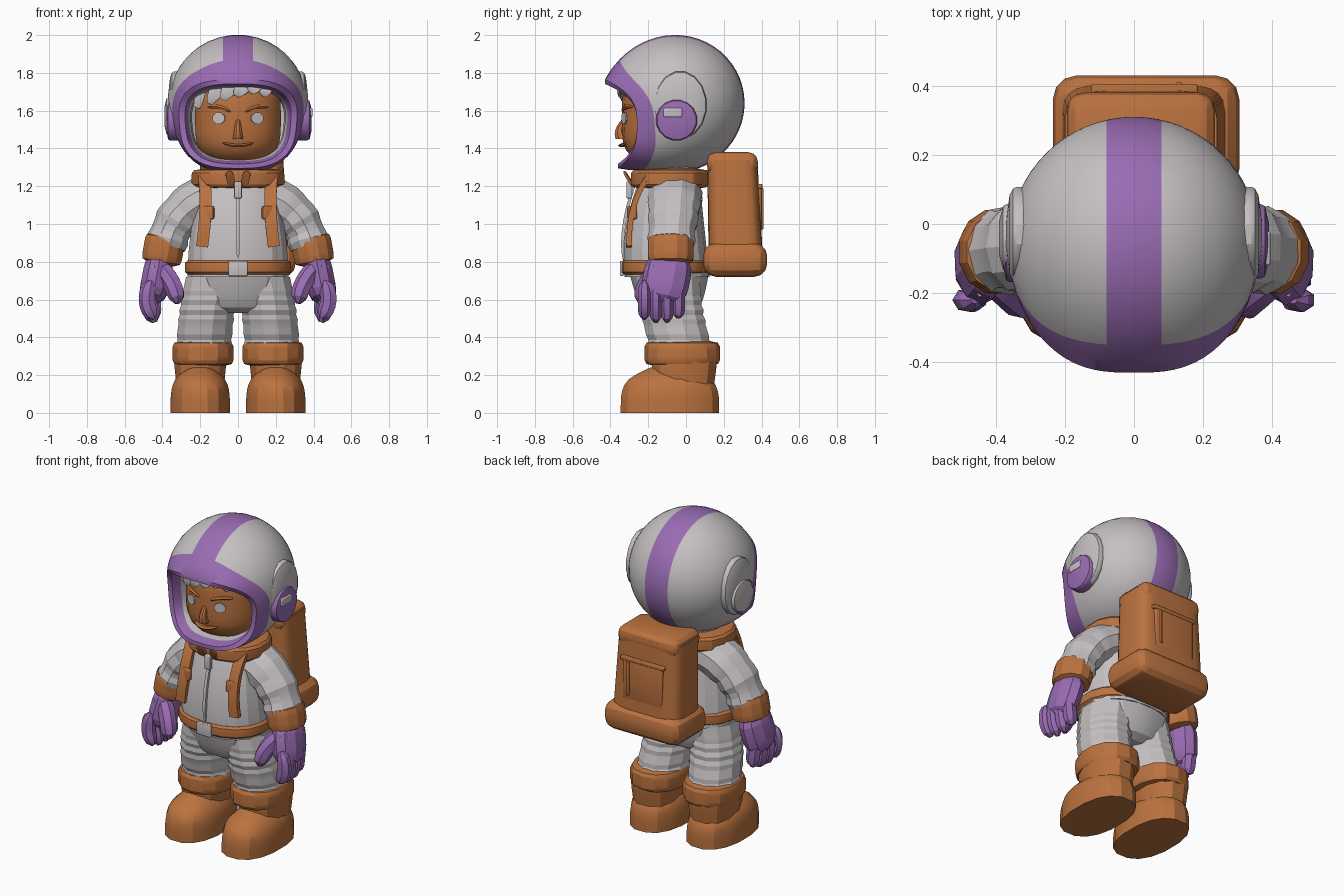
import bpy, bmesh, math
from mathutils import Vector, Matrix

cube = bpy.data.objects.get("Cube")
if cube:
    bpy.data.objects.remove(cube)


def material(name, red, green, blue):
    made = bpy.data.materials.new(name)
    made.use_nodes = True
    made.diffuse_color = (red, green, blue, 1)
    made.node_tree.nodes["Principled BSDF"].inputs["Base Color"].default_value = made.diffuse_color
    return made


GREY = material("light_grey", .56, .53, .54)
ORANGE = material("orange_brown", .5, .17, .05)
PURPLE = material("purple", .32, .15, .45)


def finish(bm, name, materials, angle=25):
    bmesh.ops.recalc_face_normals(bm, faces=bm.faces)
    mesh = bpy.data.meshes.new(name)
    bm.to_mesh(mesh)
    bm.free()
    part = bpy.data.objects.new(name, mesh)
    bpy.context.collection.objects.link(part)
    for item in materials:
        mesh.materials.append(item)
    bpy.ops.object.select_all(action='DESELECT')
    part.select_set(True)
    bpy.context.view_layer.objects.active = part
    bpy.ops.object.shade_smooth_by_angle(angle=math.radians(angle))


def signed_power(value, exponent):
    return math.copysign(abs(value) ** exponent, value)


def bridge(bm, lower, upper, index=0):
    for i in range(len(lower)):
        corners = (lower[i - 1], lower[i], upper[i], upper[i - 1])
        bm.faces.new(corners).material_index = index


def bezier(points, t):
    while len(points) > 1:
        points = [a.lerp(b, t) for a, b in zip(points, points[1:])]
    return points[0]


# Rules for how a section grows and shrinks along its path
def dome(t):
    return max(.3, (1 - abs(2 * t - 1) ** 4) ** .5)


def crisp(t):
    return max(.5, (1 - abs(2 * t - 1) ** 6) ** .3)


def even(t):
    return 1


def sweep(name, path, size, mat, rule=dome, sides=12, steps=8, ref=(0, 1, 0),
          square=1, level=False, flip=1, angle=25):
    """Sweep a rounded section of two half sizes along a curved path."""
    bm = bmesh.new()
    control = [Vector((flip * x, y, z)) for x, y, z in path]
    centres = [bezier(control, i / steps) for i in range(steps + 1)]
    rings = []
    for i, centre in enumerate(centres):
        ahead = (centres[min(i + 1, steps)] - centres[max(i - 1, 0)]).normalized()
        if level:
            ahead = Vector((0, 0, 1))
        across = ahead.cross(Vector(ref)).normalized()
        depth = across.cross(ahead)
        scale = rule(i / steps)
        ring = []
        for k in range(sides):
            turn = 2 * math.pi * (k + .5) / sides
            ring.append(bm.verts.new(
                centre + across * size[0] * scale * signed_power(math.cos(turn), square)
                + depth * size[1] * scale * signed_power(math.sin(turn), square)))
        rings.append(ring)
    for lower, upper in zip(rings, rings[1:]):
        bridge(bm, lower, upper)
    bm.faces.new(rings[0])
    bm.faces.new(rings[-1])
    finish(bm, name, [mat], angle)


def box(name, centre, size, mat, bevel=0, turn=0):
    bm = bmesh.new()
    bmesh.ops.create_cube(bm, size=1, matrix=Matrix.Translation(centre)
                          @ Matrix.Rotation(turn, 4, 'Z') @ Matrix.Diagonal((*size, 1)))
    if bevel:
        bmesh.ops.bevel(bm, geom=bm.edges[:], offset=bevel, segments=3, profile=.5, affect='EDGES')
    finish(bm, name, [mat])


def helmet():
    """Shell swept from the back pole to the visor opening, then folded inwards."""
    bm = bmesh.new()
    centre, radius, sides, shell_steps = Vector((0, -.05, 1.64)), .36, 64, 20
    middle, half_width, half_height, corner = Vector((0, 0, 1.53)), .31, .235, 2.9
    rim = []
    for k in range(sides):
        turn = 2 * math.pi * (k + .5) / sides
        reach = (abs(math.cos(turn) / half_width) ** corner
                 + abs(math.sin(turn) / half_height) ** corner) ** (-1 / corner)
        rise = reach * math.sin(turn) / half_height
        forward = .17 if rise > 0 else .1
        rim.append(middle + Vector((reach * math.cos(turn) * (1 + .06 * rise),
                                    -.26 - forward * abs(rise) ** 3, half_height * rise)))
    rings = []
    band = [.94, 1]
    for t in [.88 * (i + 1) / shell_steps for i in range(shell_steps)] + band:
        ring = []
        for point in rim:
            offset = point - centre
            swing = math.acos(offset.normalized().y) * t
            outward = Vector((offset.x, 0, offset.z)).normalized()
            length = radius + (offset.length - radius) * t ** 5
            place = centre + length * (Vector((0, math.cos(swing), 0)) + outward * math.sin(swing))
            place.z = max(place.z, 1.285)
            ring.append(bm.verts.new(place))
        rings.append(ring)
    for scale, inset in ((.9, 0), (.84, .06), (.8, .12), (.78, .26)):
        rings.append([bm.verts.new(middle + (point - middle) * scale
                                   + Vector((0, point.y * (1 - scale) + inset, 0))) for point in rim])
    pole = bm.verts.new(centre + Vector((0, radius, 0)))
    for k in range(sides):
        bm.faces.new((pole, rings[0][k - 1], rings[0][k]))
    for j, (lower, upper) in enumerate(zip(rings, rings[1:]), start=1):
        bridge(bm, lower, upper, (j >= shell_steps) + (j >= shell_steps + 4))
    # Centre stripe cut straight into the shell
    stripe = .08
    for x in (-stripe, stripe):
        bmesh.ops.bisect_plane(bm, geom=bm.verts[:] + bm.edges[:] + bm.faces[:],
                               plane_co=(x, 0, 0), plane_no=(1, 0, 0))
    for face in bm.faces:
        if face.material_index == 0 and abs(face.calc_center_median().x) < stripe:
            face.material_index = 1
    finish(bm, "helmet", [GREY, PURPLE, GREY], angle=40)


helmet()

# Head and face
sweep("head", [(0, -.14, 1.31), (0, -.14, 1.81)], (.23, .2), ORANGE, sides=18, steps=12, level=True)
sweep("nose", [(0, -.32, 1.56), (0, -.37, 1.5), (0, -.34, 1.45)], (.03, .035), ORANGE,
      rule=lambda t: .4 + .6 * t, sides=8, level=True)
sweep("mouth", [(-.08, -.31, 1.43), (0, -.37, 1.4), (.08, -.31, 1.43)], (.01, .02), ORANGE, sides=6)

# Hair: a cap with a fringe swept to one side
sweep("hair_cap", [(0, -.13, 1.69), (0, -.13, 1.82)], (.22, .2), GREY,
      rule=lambda t: max(.2, (1 - t * t) ** .5), sides=16, level=True)
for i in range(6):
    x = .07 * i - .22
    y = -.14 - .21 * math.sqrt(1 - (4 * x) ** 2)
    sweep(f"fringe_{i + 1}", [(x * .6 + .05, y * .8, 1.77), (x + .03, y - .02, 1.72),
                              (x, y, 1.7 - abs(x - .06) * .3)],
          (.06, .02), GREY, rule=lambda t: 1 - .7 * t * t, sides=6)

for side, s in (("left", 1), ("right", -1)):
    def limb(part, *details, **options):
        sweep(f"{side}_{part}", *details, flip=s, **options)

    # Eyes and brows
    limb("eye", [(.1, -.323, 1.56), (.103, -.331, 1.56)], (.036, .032), GREY,
         rule=even, sides=8, steps=1, ref=(0, 0, 1))
    limb("brow", [(.04, -.33, 1.595), (.1, -.33, 1.63), (.16, -.28, 1.62)], (.012, .015), ORANGE, sides=6)

    # Ear pad
    limb("ear_pad", [(.29, -.03, 1.63), (.37, -.03, 1.63)], (.18, .14), GREY, sides=16)

    # Folded sleeve and cuff
    limb("sleeve", [(.12, -.06, 1.15), (.33, -.06, 1.1), (.38, -.08, .88)], (.13, .15), GREY,
         rule=lambda t: 1 - .2 * t + .06 * t * math.sin(22 * t), sides=11, steps=12, angle=12)
    limb("cuff", [(.38, -.08, .95), (.41, -.08, .78)], (.11, .125), ORANGE, rule=crisp)

    # Glove, fingers and thumb
    limb("glove", [(.41, -.08, .84), (.43, -.1, .72), (.46, -.13, .58)], (.08, .125), PURPLE,
         sides=10, angle=15)
    for i in range(4):
        y = .06 * i - .22
        limb(f"finger_{i + 1}", [(.46, y, .7), (.51 - .02 * i, y, .58), (.44, y, .47 + .02 * abs(i - 1.5))],
             (.045, .036), PURPLE, sides=7)
    limb("thumb", [(.43, -.14, .79), (.33, -.22, .7), (.32, -.24, .58)], (.05, .05), PURPLE, sides=7)
    box(f"{side}_glove_patch", (s * .46, -.19, .75), (.05, .009, .06), GREY, turn=s * .8)

    # Folded trouser leg
    limb("trouser_leg", [(.13, -.09, .72), (.17, -.09, .55), (.18, -.03, .36)], (.15, .17), GREY,
         rule=lambda t: 1 + .05 * t * math.sin(40 * t), steps=14, level=True, angle=12)

    # Boot: foot, shaft and turned cuff
    limb("boot_foot", [(.2, -.085, 0), (.2, -.085, .24)], (.16, .265), ORANGE,
         rule=lambda t: max(.4, (1 - t ** 4) ** .5), sides=16, square=.85, level=True)
    limb("boot_shaft", [(.2, -.01, .01), (.2, -.01, .3)], (.135, .17), ORANGE,
         rule=lambda t: 1 - .05 * math.sin(5 * t), square=.9, level=True)
    limb("boot_cuff", [(.185, -.02, .24), (.185, -.02, .39)], (.165, .2), ORANGE,
         rule=crisp, sides=14, square=.9, level=True)

    # Chest strap, clasp and collar tab
    limb("strap", [(.18, -.2, 1.25), (.16, -.31, 1.1), (.19, -.3, .88)], (.02, .045), ORANGE,
         rule=even, sides=4, ref=(1, 0, 0))
    box(f"{side}_strap_clasp", (s * .165, -.285, 1.06), (.08, .03, .07), ORANGE, bevel=.01, turn=s * .4)
    limb("collar_tab", [(.03, -.28, 1.2), (.05, -.33, 1.28)], (.03, .01), ORANGE, sides=4)

# Ear discs: purple with a grey bar on the left, mostly grey on the right
sweep("left_ear_disc", [(.3, -.05, 1.55), (.39, -.05, 1.55)], (.11, .11), PURPLE, rule=crisp, sides=16)
box("left_ear_bar", (.385, -.07, 1.59), (.02, .1, .05), GREY, bevel=.009)
sweep("right_ear_disc", [(-.3, -.07, 1.55), (-.38, -.07, 1.55)], (.11, .1), PURPLE, rule=crisp, sides=16)
sweep("right_ear_cap", [(-.3, -.04, 1.57), (-.39, -.04, 1.57)], (.1, .1), GREY, rule=crisp, sides=16)

# Torso, hips and collar
sweep("torso", [(0, -.1, .72), (0, -.13, 1), (0, -.08, 1.28)], (.27, .225), GREY,
      rule=lambda t: 1 - .35 * t * t, sides=18, square=.85, level=True, angle=18)
sweep("hips", [(0, -.08, .53), (0, -.09, .75)], (.275, .215), GREY,
      rule=lambda t: .5 + .5 * t ** .4, sides=16, square=.9, level=True, angle=18)
sweep("collar", [(0, -.085, 1.18), (0, -.085, 1.3)], (.25, .21), ORANGE,
      rule=crisp, sides=16, square=.9, level=True)
sweep("neck_ring", [(0, -.08, 1.25), (0, -.08, 1.34)], (.17, .15), GREY, rule=crisp, sides=16)

# Belt, buckle and zip
sweep("belt", [(0, -.11, .72), (0, -.11, .82)], (.285, .235), ORANGE,
      rule=crisp, sides=18, square=.85, level=True)
box("buckle", (0, -.34, .765), (.1, .02, .08), GREY, bevel=.006)
sweep("zip", [(0, -.33, .8), (0, -.36, 1), (0, -.24, 1.3)], (.014, .012), GREY, sides=4)
box("zip_pull", (0, -.3, 1.18), (.04, .03, .09), GREY, bevel=.008)

# Backpack with base roll, top flap and pocket, hanging a little to the left
sweep("backpack_body", [(.03, .265, .78), (.02, .245, 1.34)], (.24, .145), ORANGE,
      rule=lambda t: 1 - .08 * t, sides=24, square=.4, level=True)
box("backpack_base", (.035, .26, .81), (.54, .34, .18), ORANGE, bevel=.07)
box("backpack_flap", (.02, .245, 1.32), (.43, .27, .12), ORANGE, bevel=.05)
box("backpack_pocket", (.03, .385, 1.07), (.28, .03, .26), ORANGE, bevel=.01)
box("pocket_top_seam", (.03, .39, 1.2), (.31, .03, .025), ORANGE, bevel=.008)
box("pocket_side_seam", (.13, .395, 1.08), (.02, .03, .22), ORANGE, bevel=.006)
